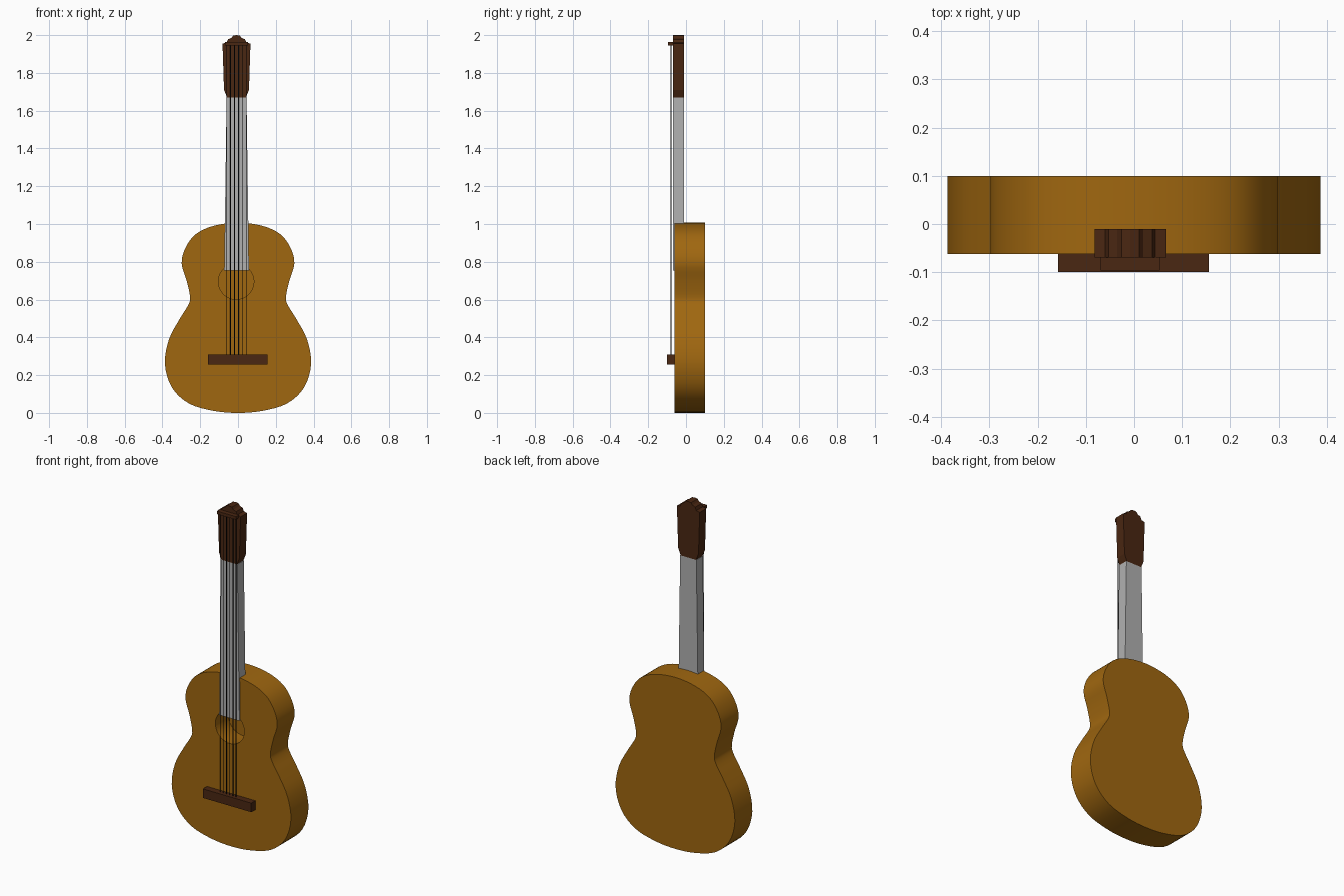
import bpy, bmesh, math
from mathutils import Vector

if "Cube" in bpy.data.objects:
    bpy.data.objects.remove(bpy.data.objects["Cube"])


def material(name, rgb):
    m = bpy.data.materials.new(name)
    m.diffuse_color = (*rgb, 1)
    m.use_nodes = True
    m.node_tree.nodes["Principled BSDF"].inputs["Base Color"].default_value = m.diffuse_color
    return m


honey = material("honey_wood", (0.35, 0.135, 0.005))
walnut = material("dark_wood", (0.068, 0.02, 0.006))
grey = material("neck_grey", (0.44, 0.44, 0.44))
black = material("string_black", (0.005, 0.005, 0.005))


def plate(name, outline, y0, y1, mat):
    """Extrude an x-z outline from y0 (front) to y1 (back)."""
    bm = bmesh.new()
    face = bm.faces.new([bm.verts.new((x, y0, z)) for x, z in outline])
    ext = bmesh.ops.extrude_face_region(bm, geom=[face])["geom"]
    bmesh.ops.translate(bm, vec=(0, y1 - y0, 0),
                        verts=[v for v in ext if isinstance(v, bmesh.types.BMVert)])
    # extrusion drops the source face; close the front again if needed
    if not any(all(abs(v.co.y - y0) < 1e-6 for v in f.verts) for f in bm.faces):
        bmesh.ops.holes_fill(bm, edges=bm.edges[:])
    bmesh.ops.recalc_face_normals(bm, faces=bm.faces)
    me = bpy.data.meshes.new(name)
    bm.to_mesh(me)
    bm.free()
    ob = bpy.data.objects.new(name, me)
    bpy.context.collection.objects.link(ob)
    me.materials.append(mat)
    return ob


def box(name, x0, x1, y0, y1, z0, z1, mat):
    return plate(name, [(x0, z0), (x1, z0), (x1, z1), (x0, z1)], y0, y1, mat)


def smooth_profile(pts, steps=4):
    """Catmull-Rom through a half outline whose ends lie on x = 0."""
    p = [Vector(q) for q in pts]
    p = [Vector((-p[1].x, p[1].y))] + p + [Vector((-p[-2].x, p[-2].y))]
    out = []
    for a, b, c, d in zip(p, p[1:], p[2:], p[3:]):
        for i in range(steps):
            t = i / steps
            out.append(0.5 * (2 * b + (c - a) * t + (2 * a - 5 * b + 4 * c - d) * t ** 2
                              + (3 * b - a - 3 * c + d) * t ** 3))
    return [tuple(v) for v in out] + [pts[-1]]


def shade(ob):
    bpy.ops.object.select_all(action='DESELECT')
    ob.select_set(True)
    bpy.context.view_layer.objects.active = ob
    bpy.ops.object.shade_smooth_by_angle(angle=math.radians(30))


# Body with waist, mirrored half outline
half = smooth_profile([(0, 0.0), (0.13, 0.011), (0.26, 0.05), (0.35, 0.135),
                       (0.387, 0.26), (0.365, 0.39), (0.31, 0.495), (0.264, 0.57),
                       (0.254, 0.615), (0.272, 0.7), (0.298, 0.79), (0.28, 0.87),
                       (0.225, 0.945), (0.13, 0.99), (0, 1.007)])
outline = half + [(-x, z) for x, z in reversed(half[1:-1])]
body = plate("body", outline, -0.062, 0.1, honey)

# Sound hole
ring = [(-0.01 + 0.094 * math.cos(a), 0.695 + 0.094 * math.sin(a))
        for a in (i * math.tau / 40 for i in range(40))]
cutter = plate("sound_hole_cutter", ring, -0.2, 0.06, honey)
cutter.hide_render = True
mod = body.modifiers.new("sound_hole", 'BOOLEAN')
mod.object = cutter
mod.solver = 'EXACT'
bpy.context.view_layer.objects.active = body
body.select_set(True)
bpy.ops.object.modifier_apply(modifier=mod.name)
bpy.data.objects.remove(cutter)
shade(body)

# Neck, tapering upwards
plate("neck", [(-0.073, 0.755), (0.058, 0.755), (0.045, 1.67), (-0.06, 1.67)],
      -0.07, -0.01, grey)

# Headstock with a stepped crown
cx = -0.008
side = [(0.05, 1.67), (0.066, 1.71), (0.074, 1.955), (0.052, 1.96),
        (0.045, 1.978), (0.027, 1.985), (0.018, 1.997)]
head = [(cx + x, z) for x, z in side] + [(cx, 2.0)] + [(cx - x, z) for x, z in reversed(side)]
plate("headstock", head, -0.07, -0.01, walnut)

# Bridge and string bar
box("bridge", -0.158, 0.156, -0.1, -0.06, 0.257, 0.31, walnut)
box("string_bar", -0.07, 0.053, -0.096, -0.068, 1.945, 1.963, walnut)

# Strings
for i in range(6):
    x = -0.06 + 0.0207 * i
    bpy.ops.mesh.primitive_cylinder_add(vertices=8, radius=0.002, depth=1.65,
                                        location=(x, -0.08, 1.13))
    s = bpy.context.object
    s.name = f"string_{i + 1}"
    s.data.materials.append(black)
    shade(s)
